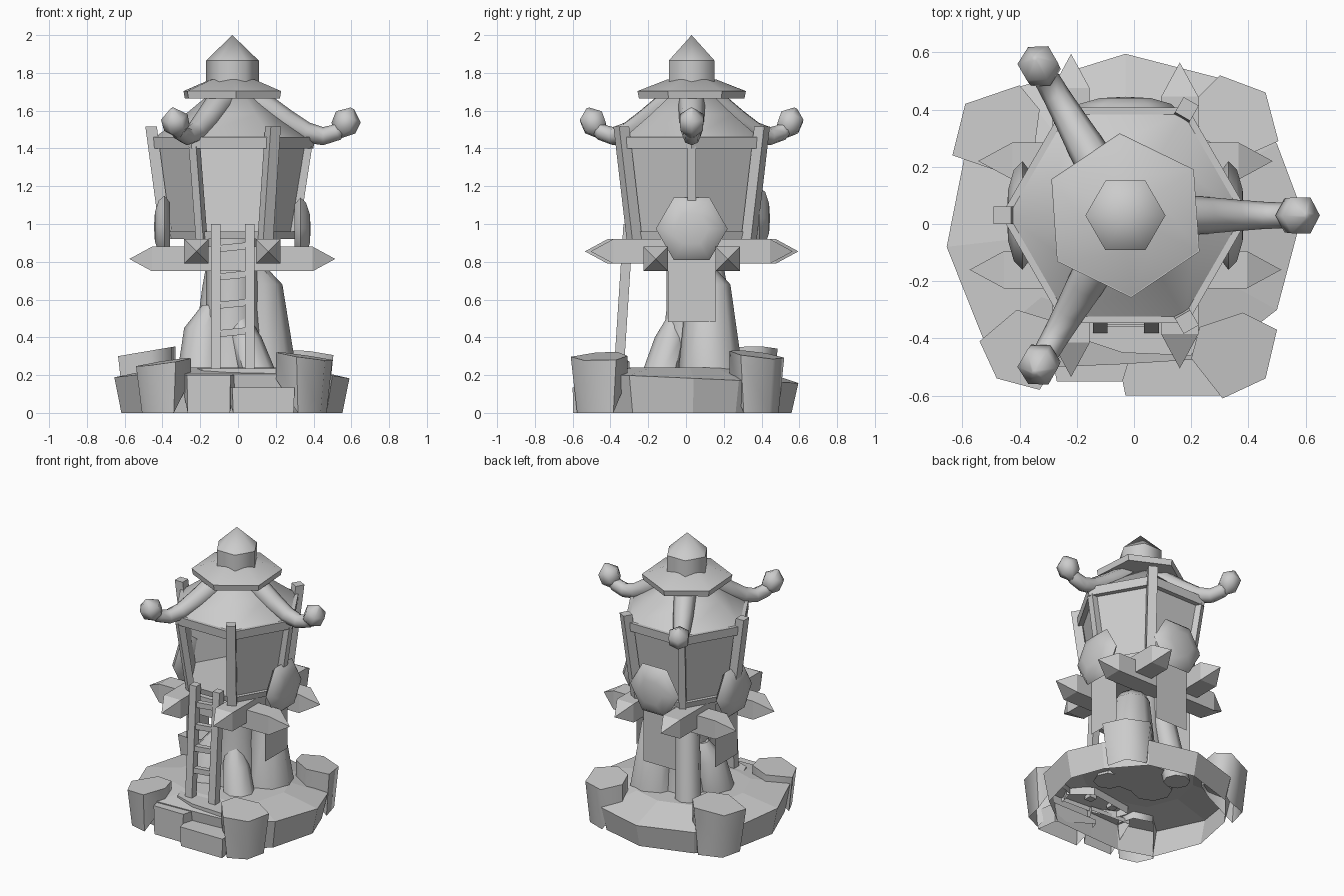
import bpy, bmesh
from math import sin, cos, pi, radians
from mathutils import Vector

cube = bpy.data.objects.get("Cube")
if cube:
    bpy.data.objects.remove(cube, do_unlink=True)

stone = bpy.data.materials.new("plain_grey")
stone.use_nodes = True
GREY = (0.6, 0.6, 0.6, 1)
stone.diffuse_color = GREY
stone.node_tree.nodes["Principled BSDF"].inputs["Base Color"].default_value = GREY

AXIS = Vector((-0.03, 0.03, 0))
X, Y, Z = Vector((1, 0, 0)), Vector((0, 1, 0)), Vector((0, 0, 1))


def radial(deg):
    return Vector((cos(radians(deg)), sin(radians(deg)), 0))


def ring(center, r, n, u=X, v=Y, phase=0):
    """Regular n-gon around center in the u, v plane."""
    c = Vector(center)
    a = [radians(phase) + 2 * pi * i / n for i in range(n)]
    return [c + u * cos(t) * r + v * sin(t) * r for t in a]


def loft(name, rings, bottom=True, top=True, smooth=0, skip=()):
    """Skin a stack of rings; skip leaves out wall faces by index."""
    bm = bmesh.new()
    rows = [[bm.verts.new(p) for p in r] for r in rings]
    n = len(rows[0])
    for a, b in zip(rows, rows[1:]):
        for i in range(n):
            if i not in skip:
                j = (i + 1) % n
                bm.faces.new((a[i], a[j], b[j], b[i]))
    if bottom:
        bm.faces.new(rows[0][::-1])
    if top:
        bm.faces.new(rows[-1])
    bmesh.ops.remove_doubles(bm, verts=bm.verts, dist=0.0005)
    if len(rings) > 1:
        bmesh.ops.recalc_face_normals(bm, faces=bm.faces)
    me = bpy.data.meshes.new(name)
    bm.to_mesh(me)
    bm.free()
    me.materials.append(stone)
    ob = bpy.data.objects.new(name, me)
    bpy.context.collection.objects.link(ob)
    if smooth:
        bpy.ops.object.select_all(action='DESELECT')
        ob.select_set(True)
        bpy.context.view_layer.objects.active = ob
        bpy.ops.object.shade_smooth_by_angle(angle=radians(smooth))
    return ob


def stack(name, levels, n, phase=0, center=AXIS, **kw):
    """Upright n-sided part from (height, radius) levels."""
    return loft(name, [ring(center + Z * z, r, n, phase=phase) for z, r in levels], **kw)


def outline(points, z, scale=1.0, tilt=(0, 0)):
    """Flat outline at height z, scaled about its middle and tilted."""
    c = sum((Vector(p) for p in points), Vector((0, 0))) / len(points)
    out = []
    for p in points:
        d = (Vector(p) - c) * scale
        out.append(Vector((c.x + d.x, c.y + d.y, z + d.x * tilt[0] + d.y * tilt[1])))
    return out


def rim_block(name, points, z, scale, tilt=(0, 0), smooth=0):
    """Block on the slab's rim: outer corners reach the ground, inner ones end in the slab."""
    foot = outline(points, 0, scale)
    for corner, p in zip(foot, points):
        if (Vector(p) - AXIS.xy).length < .57:
            corner.x, corner.y, corner.z = p[0], p[1], min(.18, z - .03)
    loft(name, [foot, outline(points, z, 1, tilt)], bottom=False, smooth=smooth)


# Ground slab: hollow shell, open underneath
ground = [(-.03, .595), (.3, .51), (.5, .28), (.59, .04), (.5, -.3), (.28, -.47), (-.04, -.49),
          (-.28, -.5), (-.52, -.42), (-.655, -.08), (-.59, .25), (-.4, .48)]
loft("ground_slab", [outline(ground, 0, .94), outline(ground, .185, 1, (0, -.045)),
                     outline(ground, .24, .6)], bottom=False)

# Front steps
rim_block("left_step", [(-.3, -.4), (-.27, -.55), (-.04, -.55), (0, -.42)], .2, .97)
rim_block("right_step", [(-.06, -.45), (-.03, -.6), (.3, -.6), (.28, -.45)], .135, .97)
rim_block("top_step", [(-.22, -.32), (-.19, -.4), (-.04, -.45), (.2, -.46), (.24, -.38),
                       (.1, -.27)], .235, 1)

# Corner boulders: outline, top height, tilt
boulders = {
    "front_left_boulder": ([(.38, -.31), (.5, -.37), (.46, -.54), (.31, -.61), (.2, -.47),
                            (.23, -.36)], .3, (-.15, .05)),
    "front_right_boulder": ([(-.41, -.3), (-.28, -.34), (-.25, -.45), (-.33, -.58), (-.48, -.54),
                             (-.54, -.41)], .27, (.15, .05)),
    "back_right_boulder": ([(-.59, .42), (-.4, .485), (-.33, .4), (-.35, .25), (-.46, .18),
                            (-.635, .24)], .33, (.17, 0)),
    "back_left_boulder": ([(.3, .52), (.46, .46), (.505, .29), (.37, .23), (.24, .3),
                           (.2, .42)], .31, (-.1, -.15)),
}
for name, (pts, z, tilt) in boulders.items():
    rim_block(name, pts, z, .8, tilt, smooth=65)

# Trunk and leaning roots
stack("trunk", [(.22, .18), (.3, .17), (.55, .14), (.94, .14)], 10, smooth=40)
roots = {
    "back_left_root": ((.14, .13, .22), .17, (.12, .12, .68), .115, (.07, .07, .77), .08),
    "right_root": ((-.19, -.05, .22), .13, (-.18, 0, .45), .105, (-.14, .03, .57), .05),
    "front_root": ((.1, -.13, .22), .1, (.04, -.08, .4), .085, (0, -.04, .54), .04),
    "back_right_root": ((-.17, .22, .16), .085, (-.11, .14, .66), .08, (-.09, .12, .8), .075),
}
for name, (a, ra, b, rb, c, rc) in roots.items():
    loft(name, [ring(a, ra, 8), ring(b, rb, 8), ring(c, rc, 8)], smooth=46)


# Crossed beams with pointed ends
def beam(name, center, along, side, half):
    tips = ((-half - .12, 0), (-half, .092), (half, .092), (half + .12, 0))
    loft(name, [ring(center + along * d, r, 4, side, Z, 45) for d, r in tips])


for s, side in ((-1, "right"), (1, "left")):
    beam(side + "_beam", AXIS + X * .19 * s + Z * .855, Y, X, .43 - .015 * s)
for s, side in ((-1, "front"), (1, "back")):
    beam(side + "_beam", AXIS + Y * .19 * s + Z * .815, X, Y, .41 - .015 * s)

# Hanging cloth banners and domed shields on the three sides without the ladder
for az, side, height in ((0, "left", .975), (90, "back", 1.03), (180, "right", .985)):
    out, across = radial(az), radial(az + 90)
    cloth = [AXIS + out * .305 + across * w + Z * z for w, z in
             ((-.125, .48), (.125, .48), (.125, .92), (-.125, .92))]
    loft(side + "_banner", [cloth], bottom=False)
    dome = ((.33, .15), (.36, .19), (.39, .16), (.41, .09), (.415, 0))
    loft(side + "_shield", [ring(AXIS + out * d + Z * height, r, 6, across, Z) for d, r in dome],
         smooth=65)

# Cabin: floor, flared walls open at the front, eave and roof
stack("cabin_floor", [(.92, .34), (.96, .35)], 6)
stack("cabin_walls", [(.95, .32), (1.41, .395)], 6, bottom=False, top=False, skip=(4,))
stack("eave", [(1.4, .43), (1.46, .435)], 6)
stack("roof", [(1.455, .415), (1.58, .25), (1.68, .13)], 6, smooth=55)

# Corner posts: tall ones alternate with short ones
for k in range(6):
    out, across = radial(60 * k), radial(60 * k + 90)
    tall = k % 2
    z1, r1, size = (1.515, .43, .043) if tall else (1.41, .4, .032)
    loft(("tall" if tall else "short") + "_post_%d" % k,
         [ring(AXIS + out * (.35 if tall else .325) + Z * .92, size, 4, out, across, 45),
          ring(AXIS + out * r1 + Z * z1, size, 4, out, across, 45)])

# Hat plate with sloped top, capped by a band and a point
stack("hat_plate", [(1.665, .28), (1.705, .288)], 6, phase=34)
stack("hat_slope", [(1.704, .286), (1.765, .13)], 6, phase=34, bottom=False, smooth=55)
stack("cap_band", [(1.73, .14), (1.865, .14)], 6, smooth=62)
stack("cap_point", [(1.865, .14), (2.0, 0)], 6, bottom=False, smooth=62)

# Drooping horns with rounded knobs
path = [(.06, 1.67, .07), (.17, 1.62, .07), (.28, 1.545, .065), (.39, 1.485, .055),
        (.48, 1.465, .048), (.55, 1.485, .045), (.59, 1.53, .04)]
for k, az in enumerate((0, 120, 240)):
    out, across = radial(az), radial(az + 90)
    rings = []
    for i, (d, z, r) in enumerate(path):
        a, b = path[max(i - 1, 0)], path[min(i + 1, len(path) - 1)]
        t = (out * (b[0] - a[0]) + Z * (b[1] - a[1])).normalized()
        rings.append(ring(AXIS + out * d + Z * z, r, 8, across, t.cross(across)))
    loft("horn_%d" % k, rings, smooth=50)
    lean = (out * .45 + Z).normalized()
    knob = ((-.085, .01), (-.03, .069), (.035, .072), (.085, .01))
    c = AXIS + out * .6 + Z * 1.535
    loft("horn_knob_%d" % k,
         [ring(c + lean * h, r, 6, across, lean.cross(across), 30) for h, r in knob], smooth=62)


# Ladder
def ladder_y(z):
    return -.355 + (z - .23) * .065


for s, side in ((-1, "right"), (1, "left")):
    loft(side + "_ladder_rail", [ring((-.028 + .09 * s, ladder_y(z), z), .037, 4, phase=45)
                                 for z in (.2, 1.0)])
for i in range(4):
    z = .43 + i * .15
    loft("ladder_rung_%d" % i, [ring((x, ladder_y(z), z + x * .1), .026, 4, Y, Z, 45)
                                for x in (-.11, .055)])
